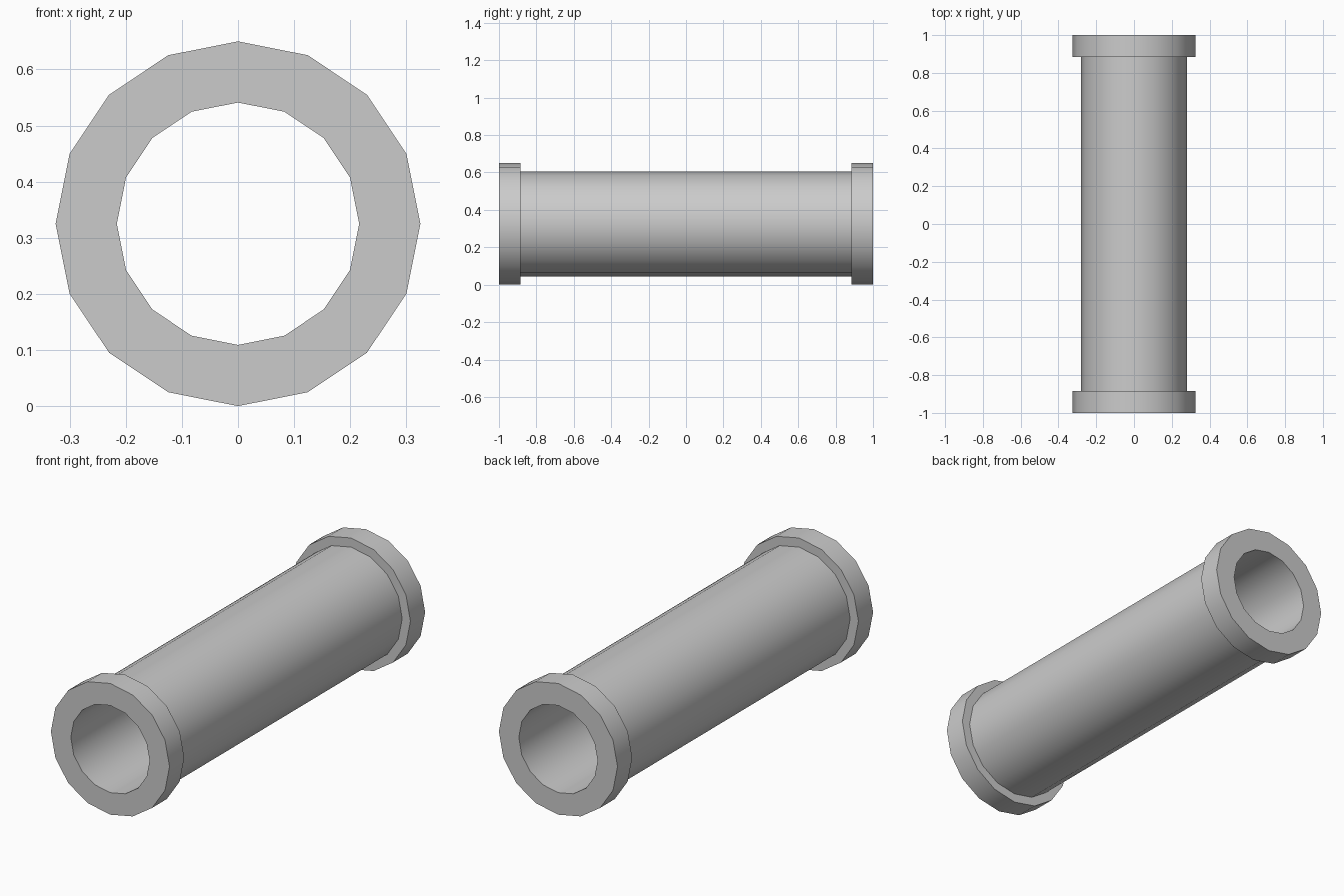
import bpy, bmesh
from math import sin, cos, pi

if "Cube" in bpy.data.objects:
    bpy.data.objects.remove(bpy.data.objects["Cube"])

SIDES = 16
CENTRE_Z = 0.325
R_BORE, R_BODY, R_COLLAR = 0.216, 0.28, 0.325
Y_END, Y_COLLAR = 1.0, 0.885

# Wall cross-section (radius, y): bore, end collars and slimmer body
half = [(R_BORE, Y_END), (R_COLLAR, Y_END), (R_COLLAR, Y_COLLAR), (R_BODY, Y_COLLAR)]
profile = half + [(r, -y) for r, y in reversed(half)]


def lathe_y(name, section, sides):
    """Revolve a closed cross-section around the y axis."""
    bm = bmesh.new()
    rings = []
    for i in range(sides):
        a = 2 * pi * i / sides
        rings.append([bm.verts.new((r * sin(a), y, CENTRE_Z + r * cos(a)))
                      for r, y in section])
    n = len(section)
    for i in range(sides):
        a, b = rings[i], rings[(i + 1) % sides]
        for j in range(n):
            k = (j + 1) % n
            bm.faces.new((a[j], a[k], b[k], b[j]))
    bmesh.ops.recalc_face_normals(bm, faces=bm.faces[:])
    mesh = bpy.data.meshes.new(name)
    bm.to_mesh(mesh)
    bm.free()
    obj = bpy.data.objects.new(name, mesh)
    bpy.context.collection.objects.link(obj)
    return obj


# Hollow pipe with a collar at each end
pipe = lathe_y("collared_pipe", profile, SIDES)
bpy.context.view_layer.objects.active = pipe
pipe.select_set(True)
bpy.ops.object.shade_smooth_by_angle(angle=pi / 6)
